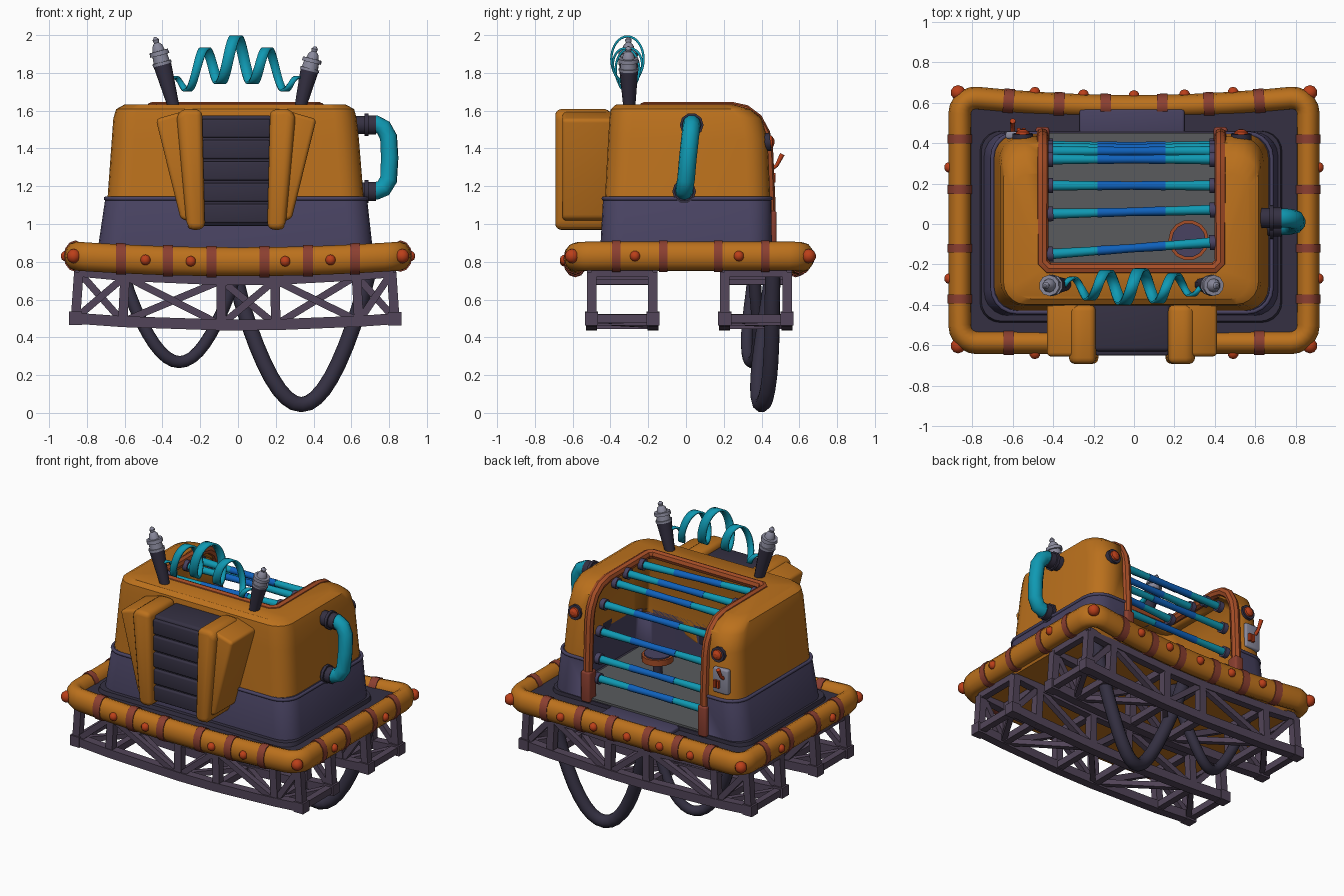
import bpy, bmesh, math
from mathutils import Vector, Matrix

if "Cube" in bpy.data.objects:
    bpy.data.objects.remove(bpy.data.objects["Cube"])

def material(name, *rgb):
    m = bpy.data.materials.new(name)
    m.diffuse_color = (*rgb, 1)
    m.use_nodes = True
    m.node_tree.nodes["Principled BSDF"].inputs["Base Color"].default_value = m.diffuse_color
    return m

ORANGE = material("orange", 0.50, 0.165, 0.012)
RUST = material("rust", 0.38, 0.075, 0.02)
BAND = material("band_red", 0.26, 0.05, 0.03)
RED = material("red", 0.50, 0.05, 0.01)
DARK = material("dark", 0.035, 0.03, 0.055)
PURPLE = material("purple", 0.065, 0.055, 0.12)
GIRDER = material("girder", 0.085, 0.06, 0.10)
CYAN = material("cyan", 0.005, 0.32, 0.45)
BLUE = material("blue", 0.005, 0.12, 0.50)
STEEL = material("steel", 0.25, 0.25, 0.33)
FLOOR = material("floor_grey", 0.10, 0.105, 0.11)

def activate(o):
    bpy.ops.object.select_all(action='DESELECT')
    o.select_set(True)
    bpy.context.view_layer.objects.active = o

def finish(name, bm, mat, angle=35):
    bmesh.ops.recalc_face_normals(bm, faces=bm.faces)
    me = bpy.data.meshes.new(name)
    bm.to_mesh(me)
    bm.free()
    o = bpy.data.objects.new(name, me)
    bpy.context.collection.objects.link(o)
    me.materials.append(mat)
    activate(o)
    bpy.ops.object.shade_smooth_by_angle(angle=math.radians(angle))
    return o

def rrect(x0, x1, y0, y1, r, n=5, e=1):
    """Rounded rectangle outline, edges split into e pieces."""
    arcs = [[Vector((cx + r * math.cos(a + math.pi / 2 * i / n), cy + r * math.sin(a + math.pi / 2 * i / n)))
             for i in range(n + 1)]
            for cx, cy, a in ((x1 - r, y1 - r, 0), (x0 + r, y1 - r, math.pi / 2),
                              (x0 + r, y0 + r, math.pi), (x1 - r, y0 + r, 1.5 * math.pi))]
    out = []
    for k, arc in enumerate(arcs):
        out += arc + [arc[-1].lerp(arcs[(k + 1) % 4][0], j / e) for j in range(1, e)]
    return out

def loft(name, rings, mat):
    """Stack of rounded rectangles (x0, x1, y0, y1, radius, z)."""
    bm = bmesh.new()
    loops = [[bm.verts.new((p.x, p.y, r[5])) for p in rrect(*r[:5])] for r in rings]
    for a, b in zip(loops, loops[1:]):
        for i in range(len(a)):
            j = (i + 1) % len(a)
            bm.faces.new((a[i], a[j], b[j], b[i]))
    bm.faces.new(loops[0][::-1])
    bm.faces.new(loops[-1])
    return finish(name, bm, mat)

def tube(name, pts, r, mat, cyclic=False, res=3):
    """Round sweep; r is one radius or one per point."""
    cu = bpy.data.curves.new(name, 'CURVE')
    cu.dimensions, cu.bevel_depth, cu.bevel_resolution, cu.use_fill_caps = '3D', 1, res, True
    s = cu.splines.new('POLY')
    s.points.add(len(pts) - 1)
    for i, p in enumerate(pts):
        s.points[i].co = (*p, 1)
        s.points[i].radius = r[i] if isinstance(r, (list, tuple)) else r
    s.use_cyclic_u = cyclic
    o = bpy.data.objects.new(name, cu)
    bpy.context.collection.objects.link(o)
    cu.materials.append(mat)
    activate(o)
    bpy.ops.object.convert(target='MESH')
    o = bpy.context.object
    bpy.ops.object.shade_smooth_by_angle(angle=math.radians(40))
    return o

def beam(bm, p, q, w):
    p, q = Vector(p), Vector(q)
    m = Matrix.Translation((p + q) / 2) @ (q - p).to_track_quat('Z', 'Y').to_matrix().to_4x4()
    bmesh.ops.create_cube(bm, size=1, matrix=m @ Matrix.Diagonal((w, w, (q - p).length, 1)))

def prism(name, pts, y0, y1, bevel, mat):
    """Outline in x-z pushed along y, with rounded edges."""
    bm = bmesh.new()
    f = bm.faces.new([bm.verts.new((x, y0, z)) for x, z in pts])
    ext = bmesh.ops.extrude_face_region(bm, geom=[f])['geom']
    bmesh.ops.translate(bm, vec=(0, y1 - y0, 0), verts=[v for v in ext if isinstance(v, bmesh.types.BMVert)])
    if bevel:
        bmesh.ops.bevel(bm, geom=bm.edges[:], offset=bevel, segments=3, profile=0.5, affect='EDGES')
    return finish(name, bm, mat)

def box(name, x0, x1, y0, y1, z0, z1, mat, bevel=0):
    return prism(name, [(x0, z0), (x1, z0), (x1, z1), (x0, z1)], y0, y1, bevel, mat)

# Bumper: upright oval tube round the deck, corners lifted and back edge dished
BX, BF, BB = 0.860, -0.586, 0.630
def lift(x): return 0.80 + 0.030 * min(1, (x / BX) ** 2)
def dish(x, y): return Vector((x, y - (0.05 * (1 - min(1, (x / BX) ** 2)) if y > 0.5 else 0), 0))
def oval(name, pts, r, mat, cyclic=False):
    for v in tube(name, pts, r, mat, cyclic, 4).data.vertices:
        v.co.z = v.co.z * 1.32 + lift(v.co.x)
oval("bumper", [dish(*p) for p in rrect(-BX, BX, BF, BB, 0.085, 5, 10)], 0.058, ORANGE, True)
for x in (-0.62, -0.37, -0.14, 0.14, 0.37, 0.62):
    for y in (BF, BB):
        oval("bumper_band", [dish(x - 0.026, y), dish(x + 0.026, y)], 0.063, BAND)
for x in (-BX, BX):
    for y in (-0.37, -0.12, 0.17, 0.42):
        oval("bumper_band", [(x, y - 0.022, 0), (x, y + 0.022, 0)], 0.063, BAND)
bm = bmesh.new()
spots = [(x, BF - 0.055, 0.028) for x in (-0.49, -0.25, 0.25, 0.49)]
spots += [(x, dish(x, BB).y + 0.055, 0.028) for x in (-0.49, -0.25, 0, 0.25, 0.49)]
spots += [(s * (BX + 0.052), y, 0.028) for s in (-1, 1) for y in (-0.27, 0.28)]
spots += [(s * 0.870, y, 0.038) for s in (-1, 1) for y in (-0.603, 0.650)]
for x, y, r in spots:
    bmesh.ops.create_uvsphere(bm, u_segments=10, v_segments=7, radius=r, matrix=Matrix.Translation((x, y, lift(x))))
finish("bumper_rivets", bm, RED)

# Deck, underside, back step
loft("deck", [(-0.84, 0.84, -0.57, 0.585, 0.09, 0.79), (-0.84, 0.84, -0.57, 0.585, 0.09, 0.85)], DARK)
loft("underside", [(-0.82, 0.82, -0.55, 0.56, 0.09, 0.75), (-0.84, 0.84, -0.57, 0.585, 0.09, 0.79)], ORANGE)
loft("deck_lip", [(-0.765, 0.735, -0.49, 0.46, 0.10, 0.84), (-0.755, 0.725, -0.48, 0.46, 0.10, 0.875)], DARK)
box("back_step", -0.27, 0.25, 0.44, 0.57, 0.83, 0.875, PURPLE, 0.012)

# Cabin shell: dark skirt and orange hood, hollowed and opened at back and top
skirt = loft("cabin_skirt", [(-0.745, 0.715, -0.455, 0.455, 0.12, 0.85), (-0.705, 0.685, -0.44, 0.452, 0.12, 1.12),
                             (-0.690, 0.670, -0.43, 0.445, 0.12, 1.145)], PURPLE)
hood = loft("cabin_hood", [(-0.692, 0.667, -0.43, 0.447, 0.12, 1.12), (-0.668, 0.640, -0.412, 0.432, 0.12, 1.45),
                           (-0.660, 0.628, -0.405, 0.40, 0.12, 1.56), (-0.645, 0.615, -0.398, 0.34, 0.11, 1.608),
                           (-0.60, 0.57, -0.37, 0.25, 0.09, 1.633)], ORANGE)
hollow = loft("hollow_cutter", [(-0.65, 0.62, -0.39, 0.41, 0.09, 0.87), (-0.61, 0.58, -0.365, 0.385, 0.09, 1.5),
                                (-0.55, 0.52, -0.33, 0.25, 0.07, 1.595)], ORANGE)
gap = box("opening_cutter", -0.445, 0.42, -0.22, 0.7, 0.872, 1.8, ORANGE)
for part in (skirt, hood):
    activate(part)
    for cutter in (hollow, gap):
        m = part.modifiers.new("cut", 'BOOLEAN')
        m.operation, m.object, m.solver = 'DIFFERENCE', cutter, 'EXACT'
        bpy.ops.object.modifier_apply(modifier=m.name)
for cutter in (hollow, gap):
    bpy.data.objects.remove(cutter)
rim = [(p.x, p.y, 1.135) for p in rrect(-0.70, 0.68, -0.436, 0.448, 0.12)]
tube("skirt_trim", [(-0.45, 0.448, 1.135)] + rim[6:] + rim[:6] + [(0.43, 0.448, 1.135)], 0.011, PURPLE)
box("cabin_floor", -0.62, 0.59, -0.37, 0.45, 0.86, 0.888, FLOOR)

# Trim around the opening
side = [(0.445, 0.87), (0.442, 1.13), (0.430, 1.40), (0.415, 1.48), (0.375, 1.555), (0.315, 1.60), (0.24, 1.616), (-0.19, 1.616)]
L, R = -0.453, 0.428
path = [(L, y, z) for y, z in side] + [(L + 0.03, -0.22, 1.616), (R - 0.03, -0.22, 1.616)] + [(R, y, z) for y, z in side[::-1]]
tube("opening_trim", path, 0.031, RUST, res=2)
for x in (L, R):
    box("trim_foot", x - 0.034, x + 0.034, 0.40, 0.48, 0.86, 1.07, BAND, 0.014)

# Blue bars across the opening with end sockets
for y, z, d in ((-0.12, 1.595, 0.03), (0.06, 1.595, 0.01), (0.19, 1.575, 0), (0.32, 1.48, 0),
                (0.36, 1.31, 0), (0.375, 1.13, 0), (0.385, 1.0, 0)):
    a, b = Vector((L + 0.02, y - d, z)), Vector((R - 0.02, y + d, z))
    tube("bar", [a, a.lerp(b, 0.5), b], [0.026, 0.018, 0.026], CYAN)
    tube("bar_middle", [a.lerp(b, t) for t in (0.3, 0.5, 0.7)], [0.0235, 0.0205, 0.0235], BLUE)
    for p, q in ((a, b), (b, a)):
        tube("bar_socket", [p, p.lerp(q, 0.04)], 0.037, PURPLE)

# Stool inside
tube("stool_post", [(0.27, -0.08, 0.88), (0.27, -0.08, 1.0)], 0.03, DARK)
tube("stool_rim", [(0.27, -0.08, 0.98), (0.27, -0.08, 1.02)], 0.10, RUST, res=5)
tube("stool_seat", [(0.27, -0.08, 1.0), (0.27, -0.08, 1.028)], 0.085, PURPLE, res=5)

# Back lamps and switch panel
for x in (-0.55, 0.53):
    tube("lamp_ring", [(x, 0.40, 1.43), (x, 0.447, 1.435)], 0.05, DARK)
    tube("lamp", [(x, 0.44, 1.435), (x, 0.457, 1.437), (x, 0.468, 1.438)], [0.037, 0.032, 0.012], RED)
box("switch_panel", -0.635, -0.52, 0.42, 0.458, 1.18, 1.35, STEEL, 0.012)
tube("switch_lever", [(-0.60, 0.45, 1.29), (-0.60, 0.48, 1.31), (-0.60, 0.51, 1.37)], [0.012, 0.01, 0.014], RED)
for x in (-0.57, -0.545):
    box("switch", x - 0.008, x + 0.008, 0.45, 0.475, 1.22, 1.27, RED)

# Front pack: dark slatted panel between flared orange cheeks
box("pack_panel", -0.20, 0.18, -0.63, -0.38, 0.99, 1.575, DARK, 0.02)
for i in range(5):
    box("pack_slat", -0.19, 0.17, -0.65, -0.60, 1.005 + i * 0.113, 1.105 + i * 0.113, DARK, 0.01)
for s in (-1, 1):
    def cheek(pts):
        return [(-0.01 + s * x, z) for x, z in pts]
    prism("pack_cheek_outer", cheek([(0.425, 1.555), (0.27, 1.60), (0.18, 0.985), (0.295, 1.03)]), -0.655, -0.38, 0.02, ORANGE)
    prism("pack_cheek_inner", cheek([(0.315, 1.575), (0.28, 1.61), (0.18, 1.605), (0.165, 0.975), (0.235, 0.965), (0.262, 0.99)]),
          -0.692, -0.40, 0.03, ORANGE)

# Side pipe with sockets
tube("side_pipe", [(0.66, 0.03, 1.525), (0.73, 0.03, 1.53), (0.77, 0.028, 1.51), (0.797, 0.022, 1.46), (0.803, 0.01, 1.35),
                   (0.797, 0.0, 1.235), (0.77, -0.008, 1.19), (0.73, -0.01, 1.175), (0.67, -0.01, 1.17)], 0.047, CYAN)
for y, z in ((0.03, 1.525), (-0.01, 1.172)):
    xs = (0.60, 0.67, 0.671, 0.69, 0.691, 0.73)
    tube("pipe_socket", [(x, y, z) for x in xs], [0.05, 0.05, 0.063, 0.063, 0.053, 0.053], DARK)

# Antennas with stepped caps, and the ribbon coil strung between them
for base, top in (((-0.335, -0.30, 1.60), (-0.44, -0.305, 1.99)), ((0.325, -0.30, 1.60), (0.41, -0.305, 1.94))):
    a, b = Vector(base), Vector(top)
    tube("antenna", [a, a.lerp(b, 0.64)], [0.03, 0.05], DARK)
    ts = (0.62, 0.66, 0.661, 0.75, 0.751, 0.81, 0.811, 0.88, 0.92, 0.96, 1)
    tube("antenna_cap", [a.lerp(b, t) for t in ts],
         [0.053, 0.053, 0.045, 0.042, 0.054, 0.052, 0.034, 0.028, 0.014, 0.018, 0.006], STEEL)
bm = bmesh.new()
rows, n = [], 130
for i in range(n + 1):
    t = i / n
    k = math.sin(math.pi * t)
    a, r = 2 * math.pi * 4 * t, 0.045 + 0.075 * k
    x, y, z = -0.35 + 0.68 * t, -0.31 + 0.72 * r * math.sin(a), 1.725 + 0.148 * k + r * math.cos(a)
    w = 0.014 + 0.016 * k
    rows.append([bm.verts.new((x + d, y, z)) for d in (-w, w)])
for p, q in zip(rows, rows[1:]):
    bm.faces.new((p[0], p[1], q[1], q[0]))
coil = finish("coil", bm, CYAN)
m = coil.modifiers.new("thick", 'SOLIDIFY')
m.thickness, m.offset = 0.012, 0
bpy.ops.object.modifier_apply(modifier=m.name)

# Two sagging box girders under the deck
def top(x, y): return (x * 0.98, y, 0.70 + 0.045 * (x / 0.85) ** 2)
def low(x, y): return (x, y, 0.465 + 0.035 * (x / 0.85) ** 2)
nodes = (-0.86, -0.61, -0.09, 0.20, 0.64, 0.83)
for name, y0, y1 in (("front_girder", -0.50, -0.175), ("back_girder", 0.205, 0.535)):
    bm = bmesh.new()
    for i, x in enumerate(nodes):
        for y in (y0, y1):
            beam(bm, top(x, y), low(x, y), 0.05)
        beam(bm, low(x, y0 - 0.02), low(x, y1 + 0.02), 0.045)
        beam(bm, top(x, y0), top(x, y1), 0.045)
        if i < 5:
            x2 = nodes[i + 1]
            for y in (y0, y1):
                beam(bm, low(x, y), low(x2 + 0.01, y), 0.058)
                beam(bm, top(x, y), top(x2 + 0.01, y), 0.05)
                a, b = (x, x2) if (i + (y == y1)) % 2 else (x2, x)
                beam(bm, top(a, y), low(b, y), 0.038)
            beam(bm, low(x, (y0, y1)[i % 2]), low(x2, (y1, y0)[i % 2]), 0.034)
    for x in (nodes[0], nodes[-1]):
        for y in (y0, y1):
            beam(bm, Vector(low(x, y)) - Vector((0, 0, 0.035)), Vector(low(x, y)) + Vector((0, 0, 0.035)), 0.07)
    finish(name, bm, GIRDER)

# Hanging cables
for name, x0, x1, y, dy, depth, r in (("short_cable", -0.61, -0.01, 0.36, -0.01, 0.475, 0.033),
                                      ("long_cable", -0.02, 0.69, 0.46, -0.06, 0.70, 0.042)):
    pts = []
    for i in range(19):
        t = i / 18
        k = math.sin(math.pi * t) ** 0.85 if 0 < i < 18 else 0
        pts.append((x0 + (x1 - x0) * t, y + dy * k - 0.03 * math.sin(2 * math.pi * t), 0.744 - depth * k))
    tube(name, pts, r, DARK)
